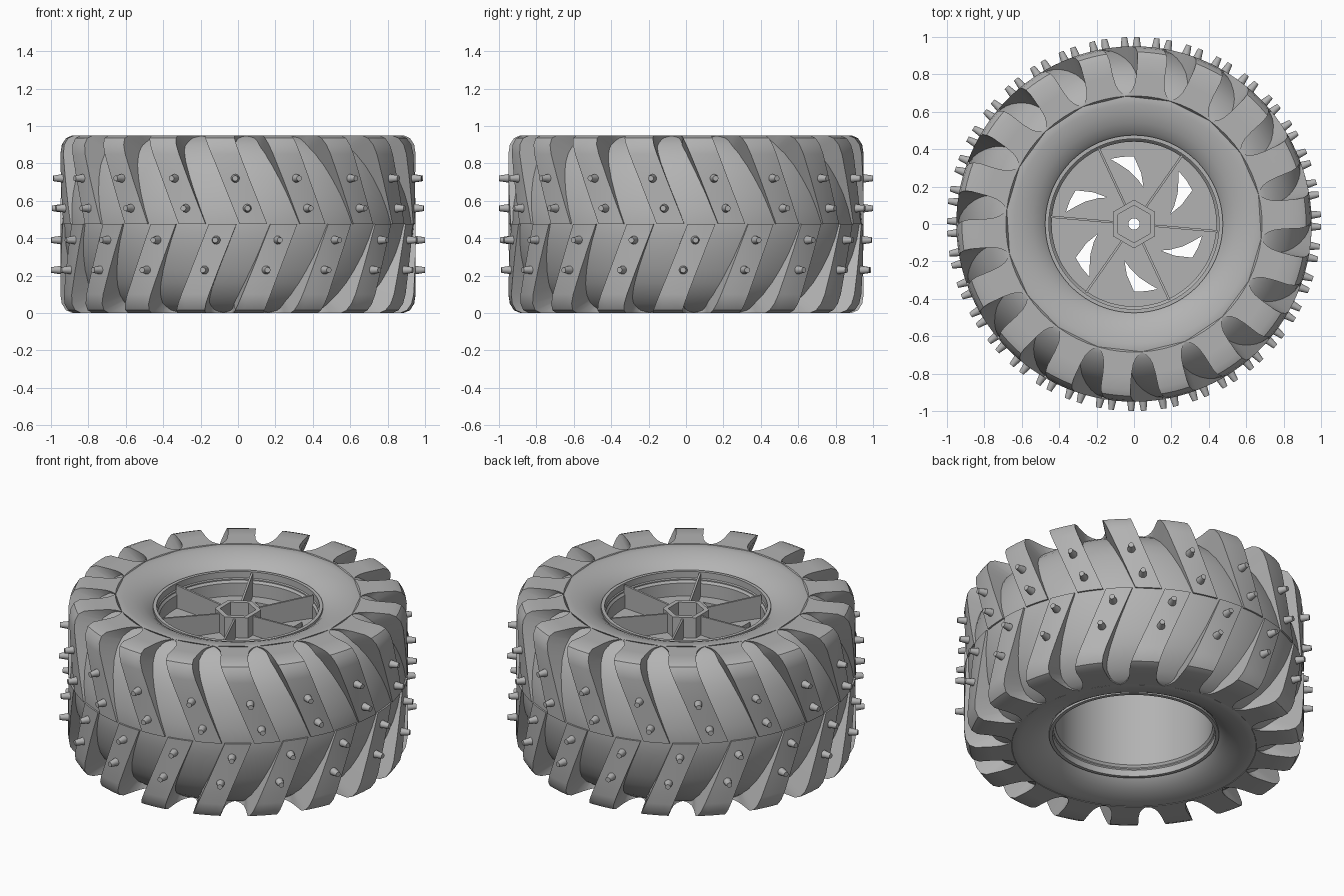
import bpy, bmesh, math
from mathutils import Matrix, Vector

cube = bpy.data.objects.get("Cube")
if cube:
    bpy.data.objects.remove(cube, do_unlink=True)

H = 0.95            # tyre width (height while lying flat)
MID = H / 2
LUGS = 18
STEP = 360 / LUGS

grey = bpy.data.materials.new("plain grey")
grey.use_nodes = True
GREY = (0.45, 0.45, 0.45, 1)
grey.diffuse_color = GREY
grey.node_tree.nodes["Principled BSDF"].inputs["Base Color"].default_value = GREY


def polar(r, deg, z):
    """Point at an angle measured from the front (-y) towards +x."""
    a = math.radians(deg)
    return Vector((r * math.sin(a), -r * math.cos(a), z))


def finish(name, bm, angle=35):
    bmesh.ops.recalc_face_normals(bm, faces=bm.faces)
    mesh = bpy.data.meshes.new(name)
    bm.to_mesh(mesh)
    bm.free()
    ob = bpy.data.objects.new(name, mesh)
    bpy.context.collection.objects.link(ob)
    mesh.materials.append(grey)
    bpy.ops.object.select_all(action='DESELECT')
    ob.select_set(True)
    bpy.context.view_layer.objects.active = ob
    bpy.ops.object.shade_smooth_by_angle(angle=math.radians(angle))
    return ob


def revolve(name, profile, segs=108):
    """Lathe a closed (radius, z) profile around the z axis."""
    bm = bmesh.new()
    rings = [[bm.verts.new(polar(r, 360 * i / segs, z)) for r, z in profile]
             for i in range(segs)]
    n = len(profile)
    for i in range(segs):
        a, b = rings[i], rings[(i + 1) % segs]
        for j in range(n):
            k = (j + 1) % n
            bm.faces.new((a[j], b[j], b[k], a[k]))
    return finish(name, bm)


def plate(name, loops, z0, z1):
    """Flat plate whose first loop is the outline and the rest are holes."""
    curve = bpy.data.curves.new(name, 'CURVE')
    curve.dimensions = '2D'
    curve.fill_mode = 'BOTH'
    curve.extrude = (z1 - z0) / 2
    for pts in loops:
        s = curve.splines.new('POLY')
        s.points.add(len(pts) - 1)
        for p, (x, y) in zip(s.points, pts):
            p.co = (x, y, 0, 1)
        s.use_cyclic_u = True
    tmp = bpy.data.objects.new(name, curve)
    bpy.context.collection.objects.link(tmp)
    bpy.context.view_layer.update()
    bm = bmesh.new()
    bm.from_mesh(tmp.to_mesh())
    tmp.to_mesh_clear()
    bpy.data.objects.remove(tmp, do_unlink=True)
    bmesh.ops.remove_doubles(bm, verts=bm.verts, dist=1e-5)
    bmesh.ops.translate(bm, verts=bm.verts, vec=(0, 0, (z0 + z1) / 2))
    return finish(name, bm)


def ngon(r, n, start=0.0):
    return [(r * math.cos(math.radians(start + 360 * i / n)),
             r * math.sin(math.radians(start + 360 * i / n))) for i in range(n)]


# Tyre carcass: crowned tread, rounded shoulders, dished sidewalls
upper = [(0.94, MID), (0.932, 0.56), (0.915, 0.64), (0.89, 0.72), (0.86, 0.79),
         (0.82, 0.85), (0.77, 0.9), (0.72, 0.935), (0.68, 0.949), (0.64, 0.946),
         (0.59, 0.936), (0.54, 0.917), (0.5, 0.893), (0.475, 0.87), (0.45, 0.84)]
lower = [(r, H - z) for r, z in reversed(upper[1:])]
revolve("tyre_carcass", upper + lower)

# Tread lugs: outer (radius, z), buried inner (radius, z), half width in degrees
stations = [((0.95, MID), (0.88, MID), 4.5), ((0.95, 0.6), (0.88, 0.6), 4.5),
            ((0.95, 0.72), (0.85, 0.7), 4.5), ((0.95, 0.85), (0.8, 0.8), 4.6),
            ((0.942, 0.9), (0.77, 0.84), 4.7), ((0.92, 0.935), (0.74, 0.86), 4.9),
            ((0.885, 0.95), (0.72, 0.87), 5.1), ((0.8, 0.95), (0.7, 0.88), 5.5),
            ((0.75, 0.95), (0.68, 0.88), 6.1), ((0.72, 0.95), (0.67, 0.88), 7.1),
            ((0.7, 0.95), (0.66, 0.88), 8.4), ((0.685, 0.95), (0.65, 0.88), 10.0)]


def lean(z):
    """Angle of a lug's centre line, slanting back away from the middle."""
    return 5 - 24 * (z - MID)


def add_lug(bm, base, low):
    def place(r, deg, z):
        return bm.verts.new(polar(r, base + deg - (10 if low else 0), H - z if low else z))
    sections = []
    for (ro, zo), (ri, zi), w in stations:
        c = lean(zo)
        sections.append([place(ri, c - w, zi)]
                        + [place(ro, c + w * t, zo) for t in (-1, -0.5, 0, 0.5, 1)]
                        + [place(ri, c + w, zi)])
    for a, b in zip(sections, sections[1:]):
        for j in range(7):
            k = (j + 1) % 7
            bm.faces.new((a[j], a[k], b[k], b[j]))
    bm.faces.new(sections[0])
    bm.faces.new(sections[-1])


for name, low in (("upper_tread_lugs", False), ("lower_tread_lugs", True)):
    bm = bmesh.new()
    for i in range(LUGS):
        add_lug(bm, i * STEP, low)
    finish(name, bm, 28)

# Metal studs: two rows on each half of the tread
bm = bmesh.new()
for z in (0.72, 0.56):
    for low in (False, True):
        for i in range(LUGS):
            p = polar(0.967, i * STEP + lean(z) - (10 if low else 0), H - z if low else z)
            out = Vector((p.x, p.y, 0)).to_track_quat('Z', 'Y').to_matrix().to_4x4()
            bmesh.ops.create_cone(bm, cap_ends=True, segments=14, radius1=0.025,
                                  radius2=0.015, depth=0.066,
                                  matrix=Matrix.Translation(p) @ out)
finish("tread_studs", bm)

# Wheel rim barrel with a raised lip at each end
half = [(0.475, 0.8), (0.475, 0.885), (0.455, 0.885), (0.455, 0.84), (0.44, 0.82)]
revolve("rim_barrel", half + [(r, H - z) for r, z in reversed(half)])

# Wheel disc with six curved triangular windows
DISC = 0.74
window = [(110, 0.37), (100, 0.365), (90, 0.36), (82, 0.275), (75, 0.2),
          (84, 0.235), (95, 0.285), (104, 0.33)]
holes = [[(r * math.cos(math.radians(a + 60 * k)), r * math.sin(math.radians(a + 60 * k)))
          for a, r in window] for k in range(6)]
plate("wheel_disc", [ngon(0.45, 72), ngon(0.03, 24)] + holes, DISC - 0.03, DISC)

# Hexagonal hub socket
plate("hub_socket", [ngon(0.13, 6, 30), ngon(0.1, 6, 30)], DISC - 0.02, 0.865)

# Six thin spokes, a little lower at the hub
bm = bmesh.new()
for k in range(6):
    rot = Matrix.Rotation(math.radians(60 * k - 5), 4, 'Z')
    sides = [[bm.verts.new(rot @ Vector((x, y, z)))
              for x, z in ((0.11, DISC - 0.01), (0.448, DISC - 0.01),
                           (0.448, 0.88), (0.11, 0.855))] for y in (-0.006, 0.006)]
    bm.faces.new(sides[0])
    bm.faces.new(sides[1])
    for j in range(4):
        m = (j + 1) % 4
        bm.faces.new((sides[0][j], sides[0][m], sides[1][m], sides[1][j]))
finish("wheel_spokes", bm)
